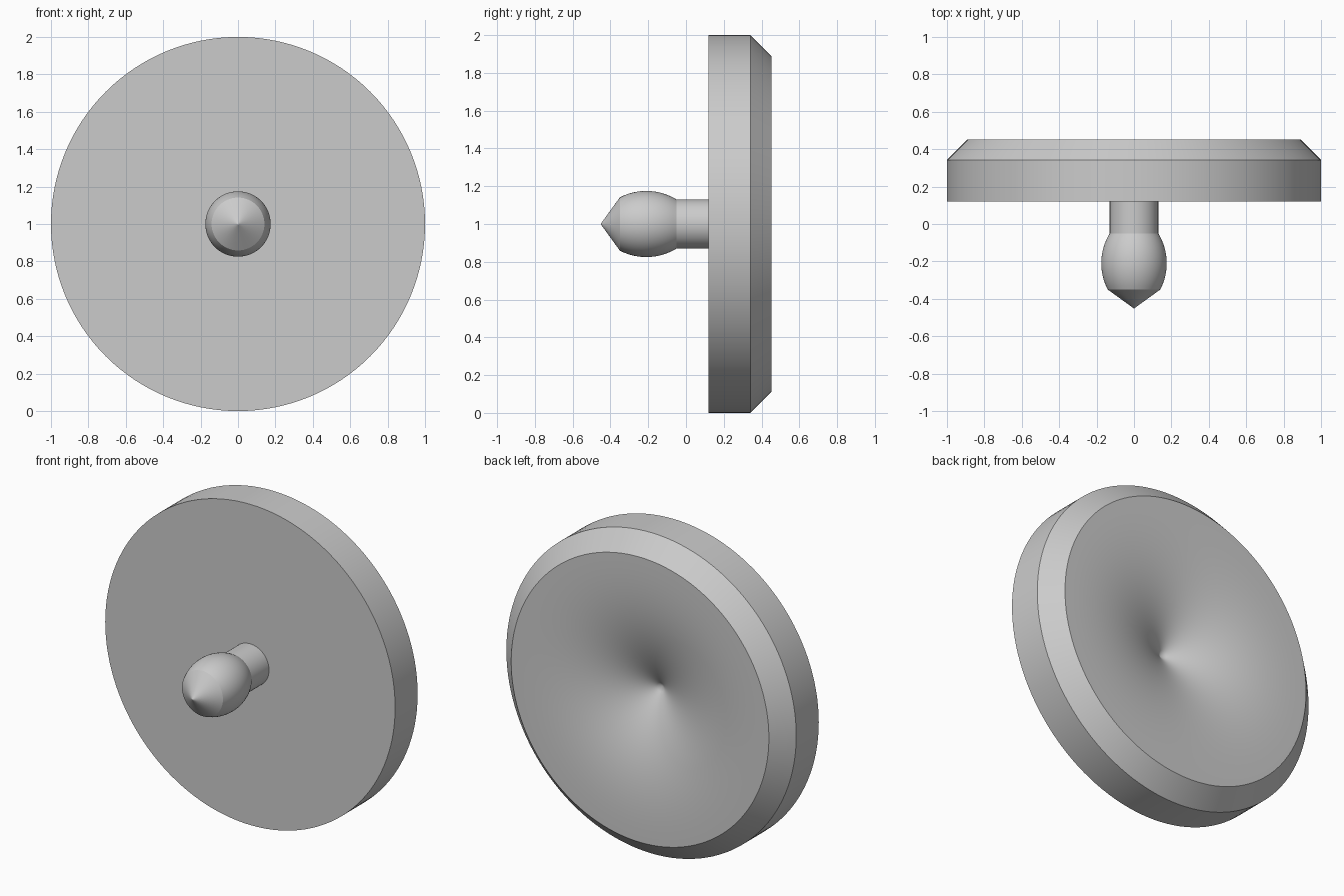
import bpy, bmesh, math
from mathutils import Vector

cube = bpy.data.objects.get("Cube")
if cube:
    bpy.data.objects.remove(cube, do_unlink=True)

grey = bpy.data.materials.new("plain grey")
grey.use_nodes = True
colour = (0.6, 0.6, 0.6, 1)
grey.diffuse_color = colour
grey.node_tree.nodes["Principled BSDF"].inputs["Base Color"].default_value = colour

CENTRE = Vector((0, 0, 1))


def lathe(name, profile, steps):
    """Spin a (radius, y) profile around the front-to-back axis."""
    bm = bmesh.new()
    verts = [bm.verts.new((r, y, CENTRE.z)) for r, y in profile]
    edges = [bm.edges.new(pair) for pair in zip(verts, verts[1:])]
    bmesh.ops.spin(bm, geom=verts + edges, cent=CENTRE, axis=(0, 1, 0),
                   angle=math.tau, steps=steps, use_merge=True)
    bmesh.ops.remove_doubles(bm, verts=bm.verts, dist=0.0001)
    bmesh.ops.recalc_face_normals(bm, faces=bm.faces)
    mesh = bpy.data.meshes.new(name)
    bm.to_mesh(mesh)
    bm.free()
    mesh.materials.append(grey)
    obj = bpy.data.objects.new(name, mesh)
    bpy.context.collection.objects.link(obj)
    bpy.ops.object.select_all(action='DESELECT')
    obj.select_set(True)
    bpy.context.view_layer.objects.active = obj
    bpy.ops.object.shade_smooth_by_angle(angle=math.radians(18))


# Disc: flat front, chamfered back edge, back flaring down into a central point
rim, back, depth, flare = 0.889, 0.453, 0.222, 2.7
hollow = [(rim * (1 - t), back - depth * t ** flare)
          for t in (i / 32 for i in range(33))]
lathe("disc", [(0, 0.12), (1, 0.12), (1, 0.342)] + hollow, 128)

# Peg: pointed tip, barrel-shaped bulge, straight neck sunk into the disc
bulge_r, bulge_y, arc_r = 0.175, -0.21, 0.307
front, neck_y = -0.35, -0.05
bulge = []
for i in range(17):
    y = front + (neck_y - front) * i / 16
    drop = arc_r - math.sqrt(arc_r ** 2 - (y - bulge_y) ** 2)
    bulge.append((bulge_r - drop, y))
point = Vector((0, -0.452))
tip = [point, point.lerp(Vector(bulge[0]), 0.04)]
neck_r = bulge[-1][0]
lathe("peg", tip + bulge + [(neck_r, 0.13)], 64)
